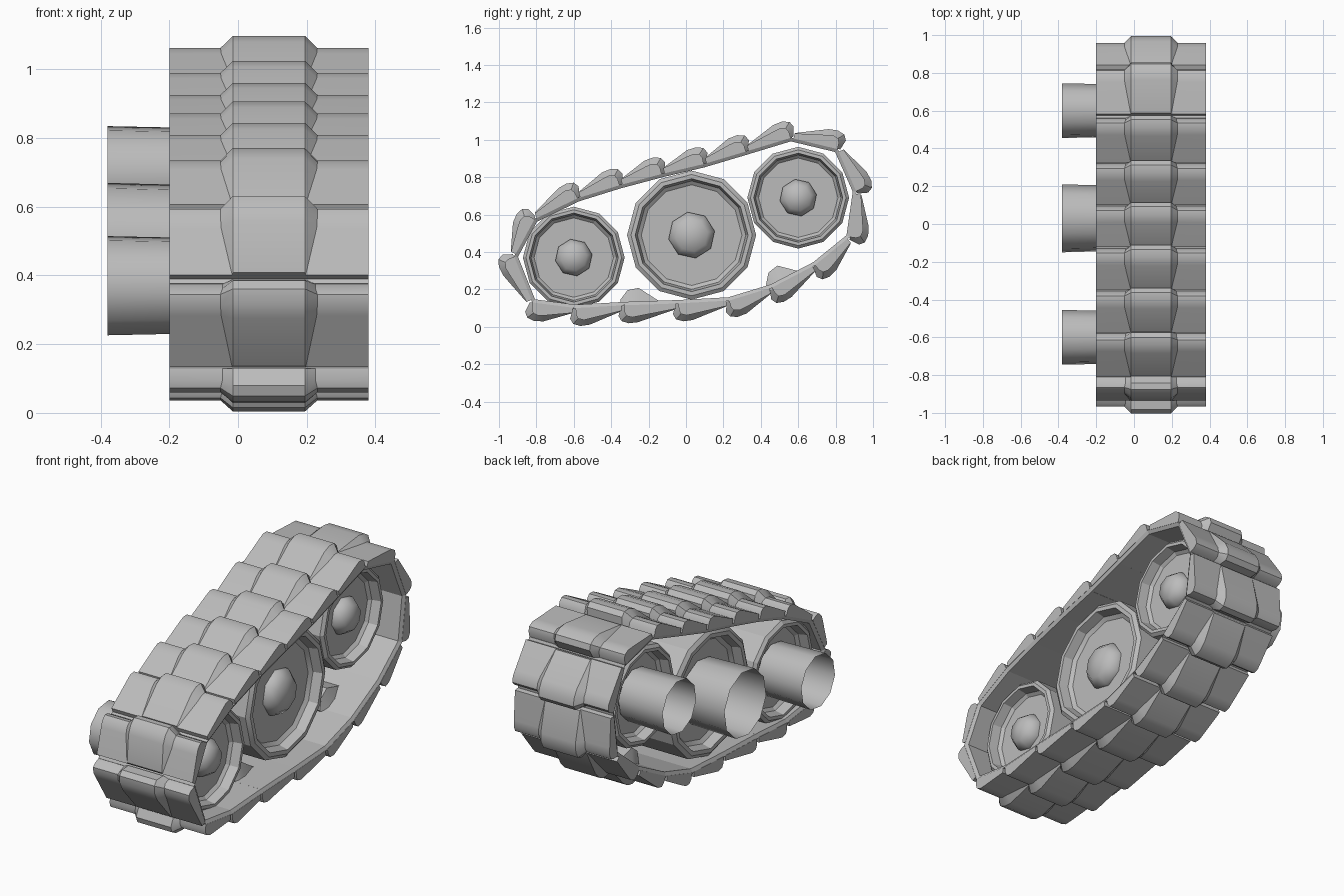
import bpy, bmesh, math
from mathutils import Vector

if "Cube" in bpy.data.objects:
    bpy.data.objects.remove(bpy.data.objects["Cube"])

grey = bpy.data.materials.new("track_grey")
grey.diffuse_color = (0.5, 0.5, 0.5, 1)
grey.use_nodes = True
grey.node_tree.nodes["Principled BSDF"].inputs["Base Color"].default_value = grey.diffuse_color


def add_object(name, bm, angle):
    bmesh.ops.recalc_face_normals(bm, faces=bm.faces)
    mesh = bpy.data.meshes.new(name)
    bm.to_mesh(mesh)
    bm.free()
    mesh.materials.append(grey)
    ob = bpy.data.objects.new(name, mesh)
    bpy.context.collection.objects.link(ob)
    bpy.ops.object.select_all(action='DESELECT')
    ob.select_set(True)
    bpy.context.view_layer.objects.active = ob
    bpy.ops.object.shade_smooth_by_angle(angle=math.radians(angle))
    return ob


def lathe(name, profile, centre, sides, turn, angle):
    """Spin (x, radius) points around an axis along x."""
    bm = bmesh.new()
    rings = []
    for x, r in profile:
        if r == 0:
            rings.append([bm.verts.new((x, *centre))] * sides)
            continue
        ring = []
        for i in range(sides):
            a = 2 * math.pi * i / sides + turn
            ring.append(bm.verts.new((x, centre[0] + r * math.cos(a), centre[1] + r * math.sin(a))))
        rings.append(ring)
    for p, q in zip(rings, rings[1:]):
        for i in range(sides):
            j = (i + 1) % sides
            bm.faces.new(list(dict.fromkeys((p[i], p[j], q[j], q[i]))))
    return add_object(name, bm, angle)


def loft(name, sections):
    """Closed skin through equal-length loops."""
    bm = bmesh.new()
    loops = [[bm.verts.new(p) for p in s] for s in sections]
    n = len(loops[0])
    for p, q in zip(loops, loops[1:]):
        for i in range(n):
            j = (i + 1) % n
            bm.faces.new((p[i], p[j], q[j], q[i]))
    bm.faces.new(loops[0])
    bm.faces.new(loops[-1])
    bmesh.ops.remove_doubles(bm, verts=bm.verts, dist=1e-5)
    return add_object(name, bm, 35)


# Track path (y, z), running clockwise seen from the right
path = [(-0.81, 0.575), (-0.58, 0.687), (-0.355, 0.757), (-0.13, 0.817), (0.095, 0.87),
        (0.32, 0.937), (0.56, 1.01), (0.81, 0.95), (0.91, 0.725), (0.875, 0.48),
        (0.69, 0.33), (0.46, 0.21), (0.23, 0.14), (-0.04, 0.125), (-0.33, 0.115),
        (-0.59, 0.10), (-0.82, 0.13), (-0.918, 0.375)]

X0, X1 = -0.20, 0.38        # pad width
C0, C1 = -0.015, 0.195      # raised middle


def pad_frame(a, b):
    a, b = Vector((0, *a)), Vector((0, *b))
    d = (b - a).normalized()
    return a, d, Vector((0, -d.z, d.y)), (b - a).length


# Track pads: thin at one end, swelling to a rounded lip with a raised middle
for k, a in enumerate(path):
    o, d, n, L = pad_frame(a, path[(k + 1) % len(path)])
    # distance along and thickness for the sides, then for the middle, then flare
    stations = [(0.015, 0.028, 0.02, 0.032, 0.002), (L - 0.075, 0.06, L - 0.07, 0.093, 0.034),
                (L - 0.04, 0.066, L - 0.02, 0.097, 0.036), (L - 0.01, 0.057, L + 0.018, 0.084, 0.036),
                (L, 0.035, L + 0.033, 0.055, 0.03), (L, 0.001, L + 0.015, 0.002, 0.03)]
    sections = []
    for ss, st, ms, mt, flare in stations:
        outline = [(X0, ss, 0), (X0, ss, st), (C0 - flare, ss, st), (C0, ms, mt),
                   (C1, ms, mt), (C1 + flare, ss, st), (X1, ss, st), (X1, ss, 0)]
        sections.append([o + d * s + n * t + Vector((x, 0, 0)) for x, s, t in outline])
    loft(f"track_pad_{k + 1}", sections)
    # Inner backing plate with bevelled edges
    outline = [(X0, 0.002), (X1, 0.002), (X1 - 0.012, -0.018), (X0 + 0.012, -0.018)]
    loft(f"backing_plate_{k + 1}",
         [[o + d * s + n * t + Vector((x, 0, 0)) for x, t in outline] for s in (0, L)])

# Inner guide humps on two lower pads
for k in (10, 13):
    o, d, n, L = pad_frame(path[k], path[k + 1])
    sections = []
    for s, h, flare in ((0.08, 0.0, 0.0), (L - 0.08, 0.09, 0.035), (L - 0.02, 0.08, 0.035),
                        (L + 0.02, 0.03, 0.02)):
        outline = [(C0 - flare, 0.01), (C1 + flare, 0.01), (C1, -h), (C0, -h)]
        sections.append([o + d * s + n * t + Vector((x, 0, 0)) for x, t in outline])
    loft(f"guide_hump_{k}", sections)

# Wheels with recessed faces, domed hubs and open axle tubes
R, Lf = 0.28, -0.17
for label, centre, r, hub, tube in (("front", (-0.60, 0.37), 0.272, 0.10, 0.145),
                                    ("middle", (0.03, 0.49), 0.345, 0.125, 0.18),
                                    ("rear", (0.60, 0.69), 0.272, 0.10, 0.145)):
    rim = [(0.015, 1.0), (0.0, 0.94), (0.0, 0.875), (0.05, 0.84), (0.065, 0.78), (0.065, 0)]
    profile = [(Lf + x, r * f) for x, f in reversed(rim)] + [(R - x, r * f) for x, f in rim]
    lathe(label + "_wheel", profile, centre, 12, math.radians(90), 20)
    disc = R - 0.065
    dome = [(disc - 0.01, hub), (disc + 0.02, hub), (disc + 0.06, hub * 0.7), (disc + 0.075, 0)]
    lathe(label + "_hub", dome, centre, 8, math.radians(10), 60)
    lathe(label + "_axle_tube", [(-0.38, tube * 1.01), (Lf + 0.06, tube * 0.97)], centre, 10,
          math.radians(8), 60)
